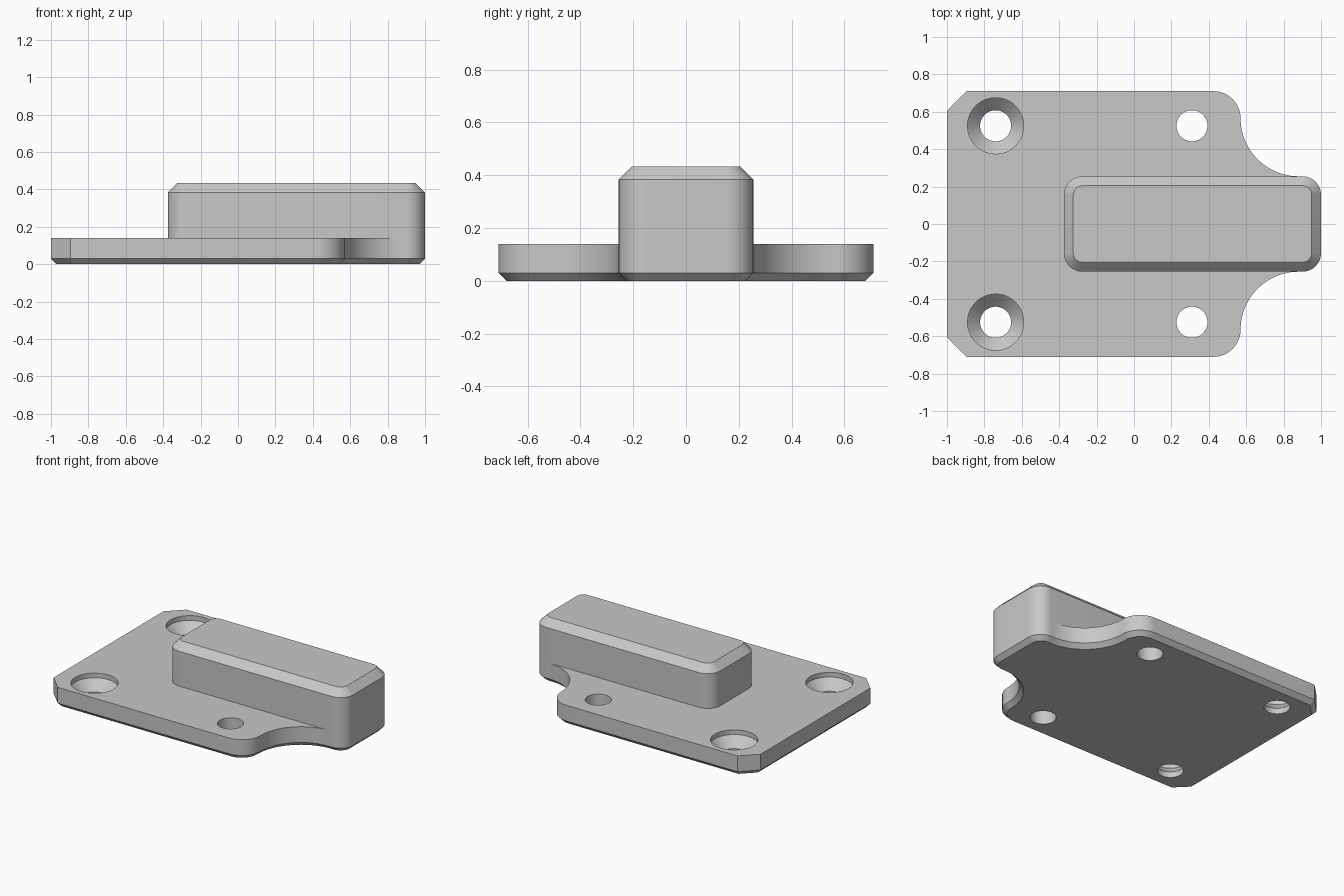
import bpy, bmesh, math
from mathutils import Vector

if "Cube" in bpy.data.objects:
    bpy.data.objects.remove(bpy.data.objects["Cube"])

grey = bpy.data.materials.new("plain grey")
grey.diffuse_color = (0.58, 0.58, 0.58, 1)
grey.use_nodes = True
grey.node_tree.nodes["Principled BSDF"].inputs["Base Color"].default_value = grey.diffuse_color


def arc(cx, cy, r, a0, a1, n=16):
    return [(cx + r * math.cos(math.radians(a0 + (a1 - a0) * i / n)),
             cy + r * math.sin(math.radians(a0 + (a1 - a0) * i / n))) for i in range(n + 1)]


def inset(pts, d):
    """Mitred inward offset of a counter-clockwise outline."""
    out = []
    for i, p in enumerate(pts):
        p = Vector(p)
        e0 = (p - Vector(pts[i - 1])).normalized()
        e1 = (Vector(pts[(i + 1) % len(pts)]) - p).normalized()
        n0, n1 = Vector((-e0.y, e0.x)), Vector((-e1.y, e1.x))
        out.append(tuple(p + (n0 + n1) * d / (1 + n0.dot(n1))))
    return out


def loft(name, rings, bottom=True):
    """Skin a stack of (outline, z) rings and cap the ends."""
    bm = bmesh.new()
    loops = [[bm.verts.new((x, y, z)) for x, y in pts] for pts, z in rings]
    for a, b in zip(loops, loops[1:]):
        for i in range(len(a)):
            j = (i + 1) % len(a)
            bm.faces.new((a[i], a[j], b[j], b[i]))
    bm.faces.new(loops[-1])
    if bottom:
        bm.faces.new(loops[0][::-1])
    me = bpy.data.meshes.new(name)
    bm.to_mesh(me)
    bm.free()
    me.materials.append(grey)
    ob = bpy.data.objects.new(name, me)
    bpy.context.collection.objects.link(ob)
    return ob


def circle(x, y, r):
    return arc(x, y, r, 0, 360, 64)[:-1]


# Base plate: half outline (lower side), mirrored to the upper side
half = [(-1, -0.605), (-0.895, -0.71)]
half += arc(0.425, -0.565, 0.145, -90, 0)
half += arc(0.88, -0.565, 0.31, 180, 90, 24)[1:]
half += arc(0.9, -0.155, 0.1, -90, 0)
outline = half + [(x, -y) for x, y in reversed(half)]
plate = loft("base_plate", [(inset(outline, 0.03), 0), (outline, 0.03), (outline, 0.14)])

# Screw holes: countersunk at the left, plain at the right
cutters = []
for s in (-1, 1):
    y = 0.525 * s
    cutters.append(loft("countersink_cutter", [(circle(-0.74, y, r), z) for r, z in
                   ((0.083, -0.1), (0.083, 0.04), (0.15, 0.107), (0.15, 0.3))]))
    cutters.append(loft("hole_cutter", [(circle(0.31, y, 0.083), z) for z in (-0.1, 0.3)]))
for c in cutters:
    c.hide_render = True
    m = plate.modifiers.new("hole", 'BOOLEAN')
    m.operation, m.solver, m.object = 'DIFFERENCE', 'EXACT', c
bpy.context.view_layer.update()
cut = bpy.data.meshes.new_from_object(plate.evaluated_get(bpy.context.evaluated_depsgraph_get()))
plate.modifiers.clear()
plate.data = cut
for c in cutters:
    bpy.data.objects.remove(c)

# Raised block with rounded corners and a bevelled top
rect = (arc(0.9, -0.155, 0.1, -90, 0) + arc(0.9, 0.155, 0.1, 0, 90)
        + arc(-0.275, 0.155, 0.1, 90, 180) + arc(-0.275, -0.155, 0.1, 180, 270))
block = loft("raised_block", [(rect, 0.14), (rect, 0.383), (inset(rect, 0.05), 0.433)], bottom=False)

# Smooth the rounded walls, keep the edges sharp
for ob in (plate, block):
    bpy.ops.object.select_all(action='DESELECT')
    ob.select_set(True)
    bpy.context.view_layer.objects.active = ob
    bpy.ops.object.shade_smooth_by_angle(angle=math.radians(25))
